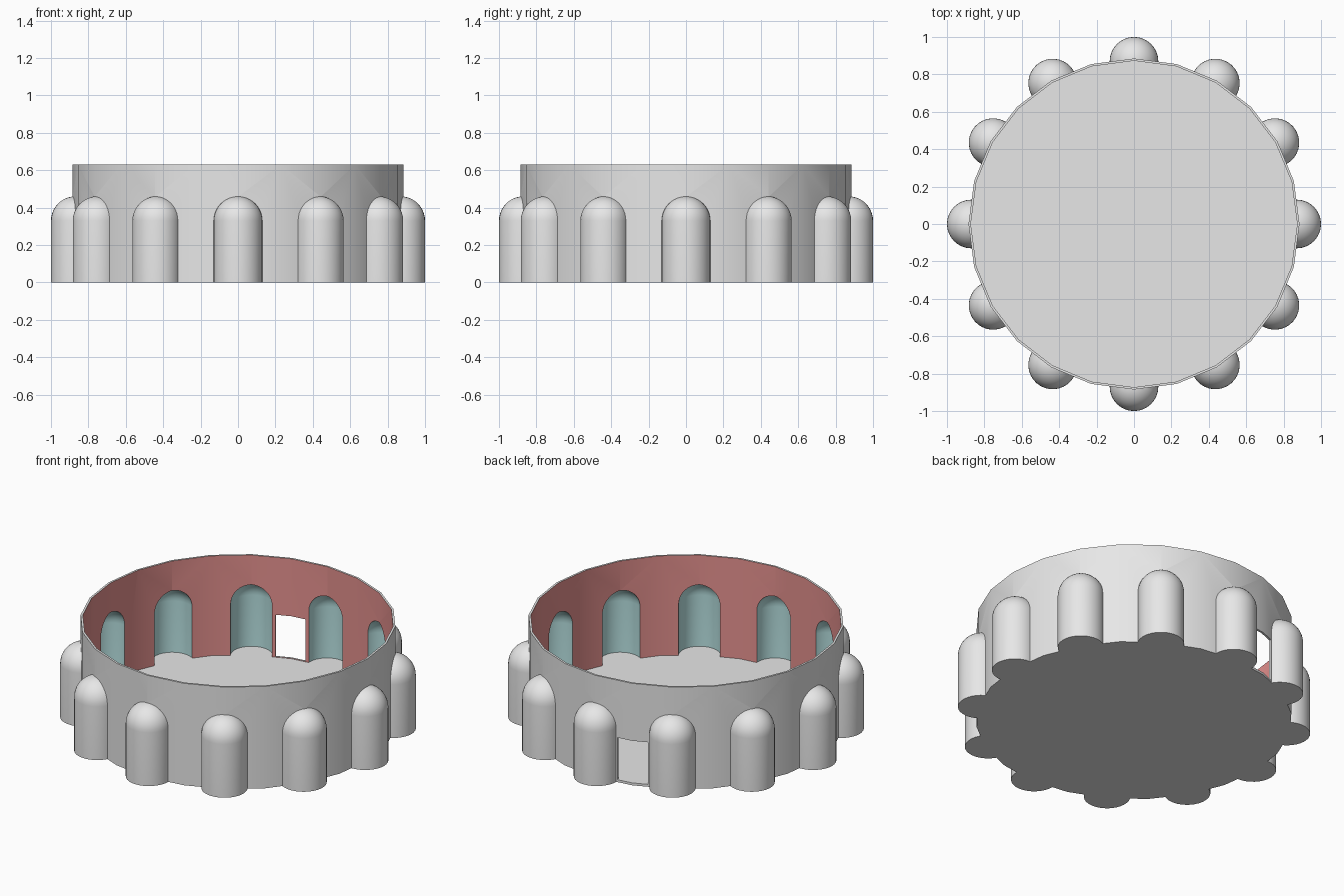
import bpy, bmesh, math
from mathutils import Matrix

cube = bpy.data.objects.get("Cube")
if cube:
    bpy.data.objects.remove(cube, do_unlink=True)

WALL_R, HEIGHT, SKIN = 0.885, 0.63, 0.0125
BAY_R, BAY_DIST, BAY_SPRING, BAYS = 0.13, 0.87, 0.33, 12
GREY, RED, TEAL = range(3)


def make_material(name, rgb):
    mat = bpy.data.materials.new(name)
    mat.use_nodes = True
    mat.diffuse_color = (*rgb, 1)
    mat.node_tree.nodes["Principled BSDF"].inputs["Base Color"].default_value = (*rgb, 1)
    return mat


MATERIALS = [make_material("light_grey", (0.8, 0.8, 0.8)),
             make_material("dusty_red", (0.8, 0.29, 0.28)),
             make_material("pale_teal", (0.5, 0.79, 0.79))]


def lathe(bm, profile, sides, matrix=Matrix()):
    """Spin an (r, z) profile around z into a closed solid."""
    part = bmesh.new()
    verts = [part.verts.new((r, 0, z)) for r, z in profile]
    edges = [part.edges.new(pair) for pair in zip(verts, verts[1:])]
    bmesh.ops.spin(part, geom=verts + edges, cent=(0, 0, 0), axis=(0, 0, 1),
                   angle=math.tau, steps=sides)
    bmesh.ops.remove_doubles(part, verts=part.verts, dist=1e-5)
    bmesh.ops.recalc_face_normals(part, faces=part.faces)
    part.transform(matrix)
    temp = bpy.data.meshes.new("temp")
    part.to_mesh(temp)
    part.free()
    bm.from_mesh(temp)
    bpy.data.meshes.remove(temp)


def finish(bm, name, colour):
    """Make an object; faces looking down stay grey."""
    bm.normal_update()
    for face in bm.faces:
        face.material_index = GREY if face.normal.z < -0.9 else colour
    mesh = bpy.data.meshes.new(name)
    bm.to_mesh(mesh)
    bm.free()
    for mat in MATERIALS:
        mesh.materials.append(mat)
    obj = bpy.data.objects.new(name, mesh)
    bpy.context.collection.objects.link(obj)
    return obj


def drum(name, radius, bottom, top, colour):
    bm = bmesh.new()
    lathe(bm, [(0, bottom), (radius, bottom), (radius, top), (0, top)], 24)
    return finish(bm, name, colour)


def bay_ring(name, radius, bottom, colour):
    """Ring of upright round-topped columns."""
    bm = bmesh.new()
    dome = [(radius * math.cos(a), BAY_SPRING + radius * math.sin(a))
            for a in (i * math.pi / 20 for i in range(10))]
    profile = [(0, bottom), (radius, bottom)] + dome + [(0, BAY_SPRING + radius)]
    for i in range(BAYS):
        turn = Matrix.Rotation(math.tau * i / BAYS, 4, "Z")
        lathe(bm, profile, 32, turn @ Matrix.Translation((BAY_DIST, 0, 0)))
    return finish(bm, name, colour)


def combine(target, other, operation):
    bpy.context.view_layer.objects.active = target
    mod = target.modifiers.new(operation.lower(), "BOOLEAN")
    mod.operation, mod.solver, mod.object = operation, "EXACT", other
    bpy.ops.object.modifier_apply(modifier=mod.name)
    bpy.data.objects.remove(other, do_unlink=True)


# Outer shell: drum with rounded bays
shell = drum("round_wall_with_bays", WALL_R, 0, HEIGHT, GREY)
combine(shell, bay_ring("bays", BAY_R, 0, GREY), "UNION")

# Hollow room and niches, leaving a thin floor
combine(shell, drum("room", WALL_R - SKIN, SKIN, HEIGHT + 0.2, RED), "DIFFERENCE")
combine(shell, bay_ring("niches", BAY_R - SKIN, SKIN, TEAL), "DIFFERENCE")

# Doorway between two bays at the back
bm = bmesh.new()
bmesh.ops.create_cube(bm, size=1, matrix=Matrix.Rotation(math.radians(105), 4, "Z")
                      @ Matrix.Translation((0.87, 0, 0.145))
                      @ Matrix.Diagonal((0.16, 0.18, 0.26, 1)))
combine(shell, finish(bm, "doorway", GREY), "DIFFERENCE")

# Smooth shading with crisp edges
bpy.ops.object.select_all(action="DESELECT")
shell.select_set(True)
bpy.context.view_layer.objects.active = shell
bpy.ops.object.shade_smooth_by_angle(angle=math.radians(30))
